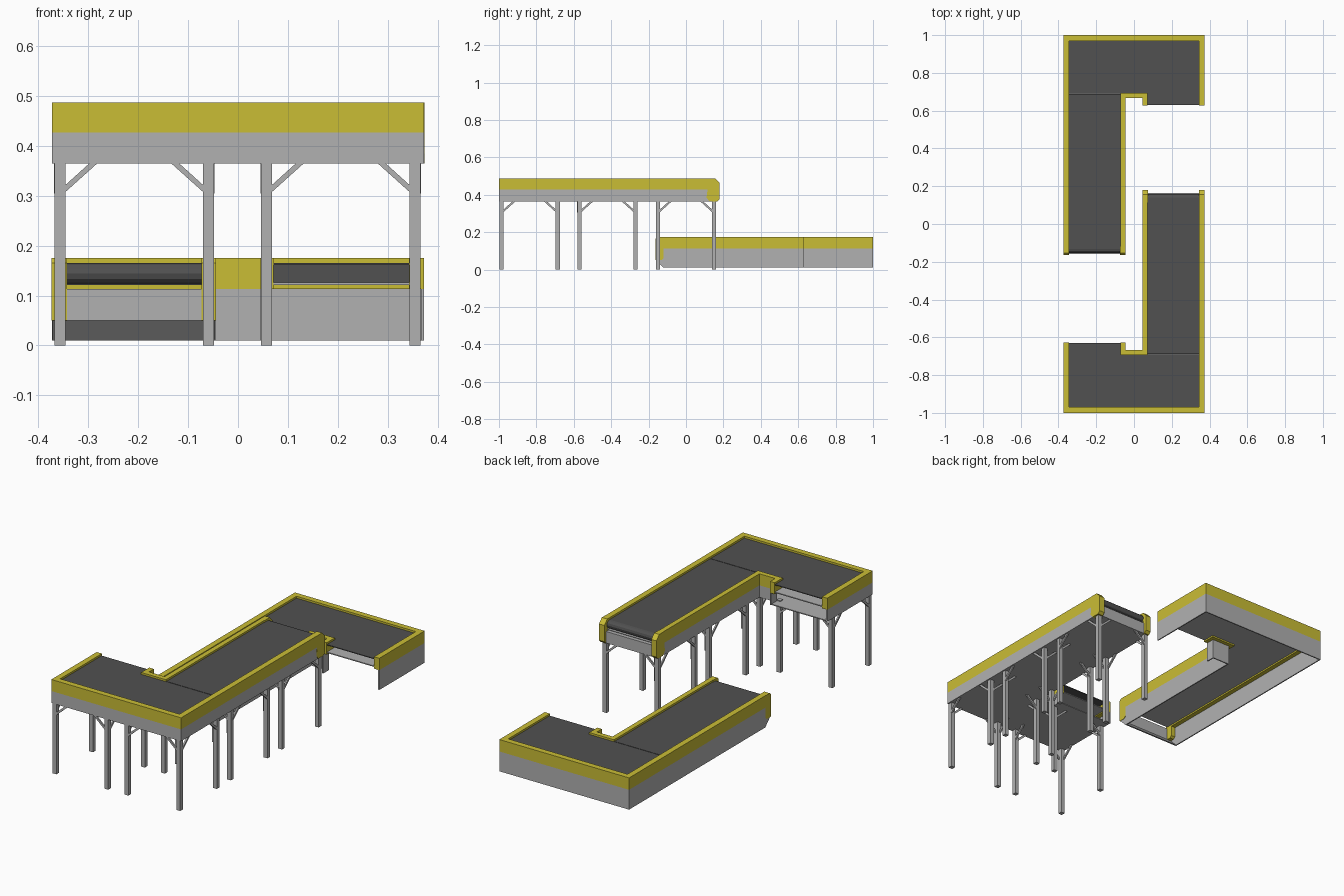
import bpy, bmesh, math
from mathutils import Vector

if "Cube" in bpy.data.objects:
    bpy.data.objects.remove(bpy.data.objects["Cube"])


def material(name, color):
    m = bpy.data.materials.new(name)
    m.diffuse_color = (*color, 1)
    m.use_nodes = True
    m.node_tree.nodes["Principled BSDF"].inputs["Base Color"].default_value = m.diffuse_color
    return m


YELLOW = material("yellow_paint", (0.59, 0.51, 0.036))
DARK = material("dark_rubber", (0.082, 0.082, 0.082))
GREY = material("grey_steel", (0.44, 0.44, 0.44))


def prism(name, pts, lo, hi, mat, axis="z", s=1):
    """Extrude a 2D outline along an axis; s=-1 turns it half a turn about z."""
    place = {"z": lambda a, b, c: (s * a, s * b, c),
             "x": lambda a, b, c: (s * c, s * a, b),
             "y": lambda a, b, c: (s * a, s * c, b)}[axis]
    bm = bmesh.new()
    face = bm.faces.new([bm.verts.new(place(a, b, lo)) for a, b in pts])
    new = bmesh.ops.extrude_face_region(bm, geom=[face])["geom"]
    move = Vector(place(0, 0, hi)) - Vector(place(0, 0, lo))
    bmesh.ops.translate(bm, vec=move, verts=[v for v in new if isinstance(v, bmesh.types.BMVert)])
    bmesh.ops.recalc_face_normals(bm, faces=bm.faces)
    me = bpy.data.meshes.new(name)
    bm.to_mesh(me)
    bm.free()
    me.materials.append(mat)
    ob = bpy.data.objects.new(name, me)
    bpy.context.collection.objects.link(ob)
    return ob


def rect(a0, a1, b0, b1):
    return [(a0, b0), (a1, b0), (a1, b1), (a0, b1)]


def strip(path, t):
    """Closed outline of a right-angled path thickened by t to its right side."""
    path = [Vector(p) for p in path]
    normals = []
    for p, q in zip(path, path[1:]):
        d = (q - p).normalized()
        normals.append(Vector((d.y, -d.x)))
    side = [path[0] + normals[0] * t]
    side += [path[i] + (normals[i - 1] + normals[i]) * t for i in range(1, len(path) - 1)]
    side.append(path[-1] + normals[-1] * t)
    return path + side[::-1]


def conveyor(tag, s, end, cap, base, mid, top, cap_profile, panel_profile):
    outer = [(0.373, cap), (0.373, -1), (-0.373, -1), (-0.373, -0.627)]
    inner = [(0.045, cap), (0.045, -0.667), (-0.045, -0.667), (-0.045, -0.627)]
    # side rails over thin side walls
    for side, path, k in (("outer", outer, 1), ("inner", inner, -1)):
        prism(f"{tag}_{side}_rail", strip(path, k * (0.03 if k > 0 else 0.026)), mid, top, YELLOW, s=s)
        prism(f"{tag}_{side}_wall", strip(path, k * 0.006), base, mid, GREY, s=s)
    # end caps of the long lane and panel between them
    for side, x0, x1 in (("inner", 0.044, 0.073), ("outer", 0.343, 0.374)):
        prism(f"{tag}_{side}_end_cap", cap_profile, x0, x1, YELLOW, "x", s)
    prism(f"{tag}_end_panel", panel_profile, 0.046, 0.372, GREY, "x", s)
    # long belt with rounded nose and steel plate beneath
    zt, r = top - 0.01, 0.021
    nose = [(end - 0.01 - r + r * math.sin(a), zt - r + r * math.cos(a))
            for a in [math.pi * i / 6 for i in range(7)]]
    prism(f"{tag}_long_belt", [(-0.689, zt)] + nose + [(-0.689, zt - 2 * r)],
          0.071, 0.343, DARK, "x", s)
    prism(f"{tag}_long_belt_plate", rect(0.071, 0.343, -0.692, end - 0.011),
          zt - 2 * r - 0.002, zt - 2 * r, GREY, s=s)
    # corner belt over a steel deck, closed at the back
    corner = [(0.343, -0.97), (-0.343, -0.97), (-0.343, -0.629),
              (-0.071, -0.629), (-0.071, -0.692), (0.343, -0.692)]
    prism(f"{tag}_corner_belt", corner, zt - 0.004, zt, DARK, s=s)
    prism(f"{tag}_corner_deck", corner, zt - 2 * r - 0.002, zt - 2 * r + 0.003, GREY, s=s)
    prism(f"{tag}_corner_belt_turn", rect(-0.343, 0.343, -0.97, -0.966),
          zt - 2 * r, zt, DARK, s=s)


# raised conveyor in front
conveyor("upper", 1, 0.17, 0.115, 0.365, 0.427, 0.487,
         [(0.115, 0.487), (0.157, 0.487), (0.18, 0.462), (0.18, 0.378),
          (0.168, 0.365), (0.125, 0.365), (0.11, 0.385), (0.115, 0.427)],
         rect(0.115, 0.165, 0.366, 0.425))
# low conveyor behind, turned half a turn, open underneath
conveyor("lower", -1, 0.163, 0.12, 0.01, 0.113, 0.175,
         [(0.12, 0.175), (0.153, 0.175), (0.163, 0.165), (0.163, 0.05), (0.13, 0.05), (0.12, 0.06)],
         [(0.16, 0.113), (0.16, 0.05), (0.12, 0.01), (0.112, 0.01), (0.153, 0.052), (0.153, 0.113)])
for side, x in (("inner", 0.046), ("outer", 0.366)):
    prism(f"lower_{side}_end_wall", [(0.12, 0.012), (0.158, 0.05), (0.158, 0.113), (0.12, 0.113)],
          x, x + 0.006, GREY, "x", -1)

# floor plate of the raised conveyor
prism("upper_floor", [(0.37, 0.165), (0.37, -0.998), (-0.37, -0.998), (-0.37, -0.629),
                      (-0.048, -0.629), (-0.048, -0.67), (0.048, -0.67), (0.048, 0.165)],
      0.365, 0.37, GREY)


# legs in groups of four, each with two corner braces
def brace_profile(c, d):
    return [(c + d * 0.008, 0.305), (c + d * 0.008, 0.319),
            (c + d * 0.06, 0.366), (c + d * 0.076, 0.366)]


W = 0.011
for cx, cy in ((0.206, 0.0), (0.206, -0.42), (0.206, -0.836), (-0.208, -0.836)):
    for dx in (-1, 1):
        for dy in (-1, 1):
            x, y = cx + dx * 0.149, cy + dy * 0.15
            prism("leg", rect(x - W, x + W, y - W, y + W), 0, 0.374, GREY)
            xo, yo = x + dx * 0.0075, y + dy * 0.0075
            prism("leg_brace_across", brace_profile(x, -dx), yo - 0.004, yo + 0.004, GREY, "y")
            prism("leg_brace_along", brace_profile(y, -dy), xo - 0.004, xo + 0.004, GREY, "x")
